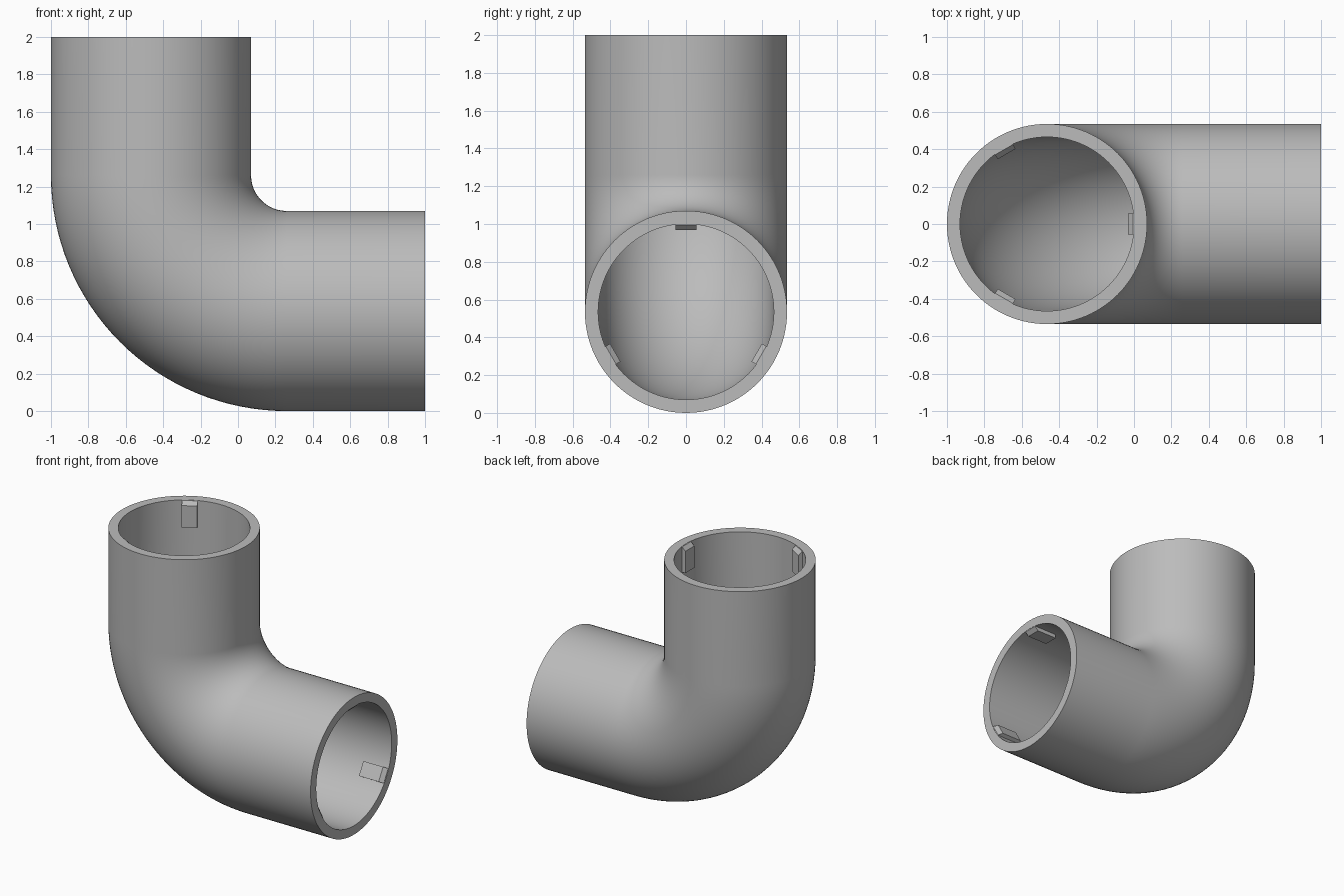
import bpy, bmesh
from math import sin, cos, pi
from mathutils import Vector

OUTER, INNER, BEND = 0.535, 0.465, 0.725
SIDES, BEND_STEPS = 96, 32
X, Y, Z = Vector((1, 0, 0)), Vector((0, 1, 0)), Vector((0, 0, 1))
TOP_END = Vector((OUTER - 1, 0, 2))
SIDE_END = Vector((1, 0, OUTER))
CENTRE = Vector((TOP_END.x + BEND, 0, OUTER + BEND))

if "Cube" in bpy.data.objects:
    bpy.data.objects.remove(bpy.data.objects["Cube"])

grey = bpy.data.materials.new("plain_grey")
grey.use_nodes = True
colour = (0.5, 0.5, 0.5, 1)
grey.diffuse_color = colour
grey.node_tree.nodes["Principled BSDF"].inputs["Base Color"].default_value = colour


def add_object(name, bm, smooth):
    bmesh.ops.recalc_face_normals(bm, faces=bm.faces)
    mesh = bpy.data.meshes.new(name)
    bm.to_mesh(mesh)
    bm.free()
    mesh.materials.append(grey)
    obj = bpy.data.objects.new(name, mesh)
    bpy.context.collection.objects.link(obj)
    if smooth:
        bpy.ops.object.select_all(action='DESELECT')
        obj.select_set(True)
        bpy.context.view_layer.objects.active = obj
        bpy.ops.object.shade_smooth_by_angle(angle=pi / 6)
    return obj


# Path stations: position and the direction towards the inside of the bend
stations = [(TOP_END, X)]
for i in range(BEND_STEPS + 1):
    a = pi / 2 * i / BEND_STEPS
    inward = X * cos(a) + Z * sin(a)
    stations.append((CENTRE - inward * BEND, inward))
stations.append((SIDE_END, Z))

# Elbow pipe: sweep the outer wall, return along the inner wall, close the rims
bm = bmesh.new()
rings = []
for radius, path in ((OUTER, stations), (INNER, stations[::-1])):
    for pos, inward in path:
        angles = [2 * pi * k / SIDES for k in range(SIDES)]
        rings.append([bm.verts.new(pos + (inward * cos(t) + Y * sin(t)) * radius)
                      for t in angles])
for i, ring in enumerate(rings):
    nxt = rings[(i + 1) % len(rings)]
    for k in range(SIDES):
        j = (k + 1) % SIDES
        bm.faces.new((ring[k], ring[j], nxt[j], nxt[k]))
add_object("elbow_pipe", bm, True)

# Locking tabs: (depth from rim, radius) with a sloped lead-in
TAB_PROFILE = [(0.002, 0.48), (0.002, 0.459), (0.03, 0.432), (0.2, 0.432), (0.2, 0.48)]
TAB_HALF_WIDTH = 0.055


def add_tab(name, end, axis, inward, angle):
    radial = inward * cos(angle) + Y * sin(angle)
    across = axis.cross(radial) * TAB_HALF_WIDTH
    bm = bmesh.new()
    left, right = ([bm.verts.new(end + axis * d + radial * r + across * s)
                    for d, r in TAB_PROFILE] for s in (-1, 1))
    bm.faces.new(left)
    bm.faces.new(right)
    for i in range(len(left)):
        j = (i + 1) % len(left)
        bm.faces.new((left[i], left[j], right[j], right[i]))
    add_object(name, bm, False)


for label, end, axis, inward in (("top", TOP_END, -Z, X), ("side", SIDE_END, -X, Z)):
    for n in range(3):
        add_tab(f"{label}_tab_{n + 1}", end, axis, inward, 2 * pi * n / 3)
